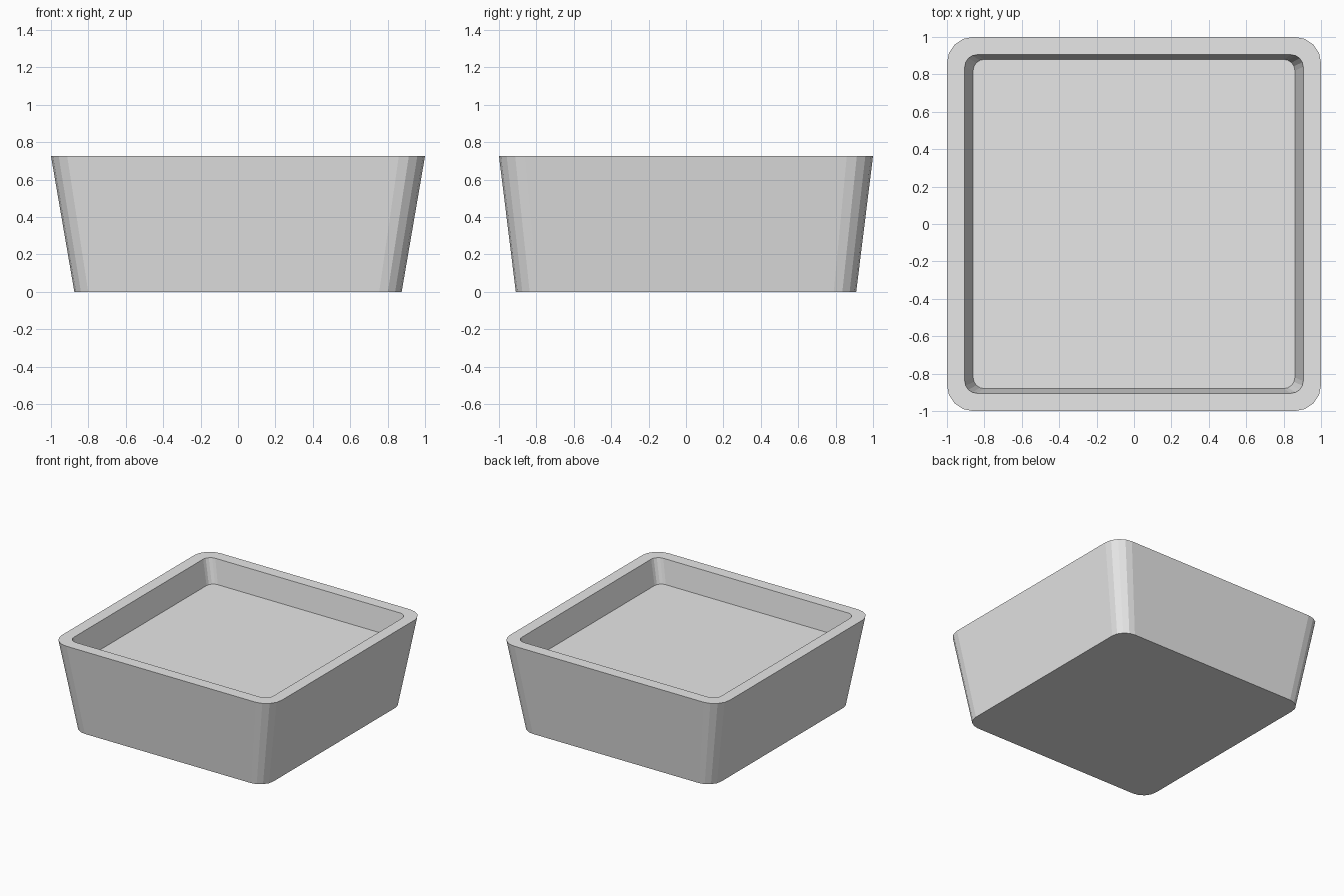
import bpy, bmesh, math

if "Cube" in bpy.data.objects:
    bpy.data.objects.remove(bpy.data.objects["Cube"])

SEG = 4  # flat facets per rounded corner


def ring(bm, hx, hy, r, z):
    """Rounded rectangle loop of vertices, counter-clockwise from +x."""
    verts = []
    for q, (sx, sy) in enumerate([(1, 1), (-1, 1), (-1, -1), (1, -1)]):
        for i in range(SEG + 1):
            a = math.pi / 2 * (q + i / SEG)
            verts.append(bm.verts.new((sx * (hx - r) + r * math.cos(a),
                                       sy * (hy - r) + r * math.sin(a), z)))
    return verts


grey = bpy.data.materials.new("plain grey")
grey.diffuse_color = (0.8, 0.8, 0.8, 1)
grey.use_nodes = True
grey.node_tree.nodes["Principled BSDF"].inputs["Base Color"].default_value = grey.diffuse_color

# Tapered tub: base, outer rim, inner rim, recessed floor
bm = bmesh.new()
rings = [ring(bm, *p) for p in [
    (0.875, 0.91, 0.12, 0.0),
    (1.0, 1.0, 0.14, 0.727),
    (0.905, 0.905, 0.065, 0.727),
    (0.86, 0.88, 0.06, 0.53),
]]
for lo, hi in zip(rings, rings[1:]):
    n = len(lo)
    for i in range(n):
        j = (i + 1) % n
        bm.faces.new((lo[i], lo[j], hi[j], hi[i]))
bm.faces.new(rings[0][::-1])   # underside
bm.faces.new(rings[-1])        # recessed floor
bmesh.ops.recalc_face_normals(bm, faces=bm.faces[:])

mesh = bpy.data.meshes.new("square_planter")
bm.to_mesh(mesh)
bm.free()
mesh.materials.append(grey)
bpy.context.collection.objects.link(bpy.data.objects.new("square_planter", mesh))
